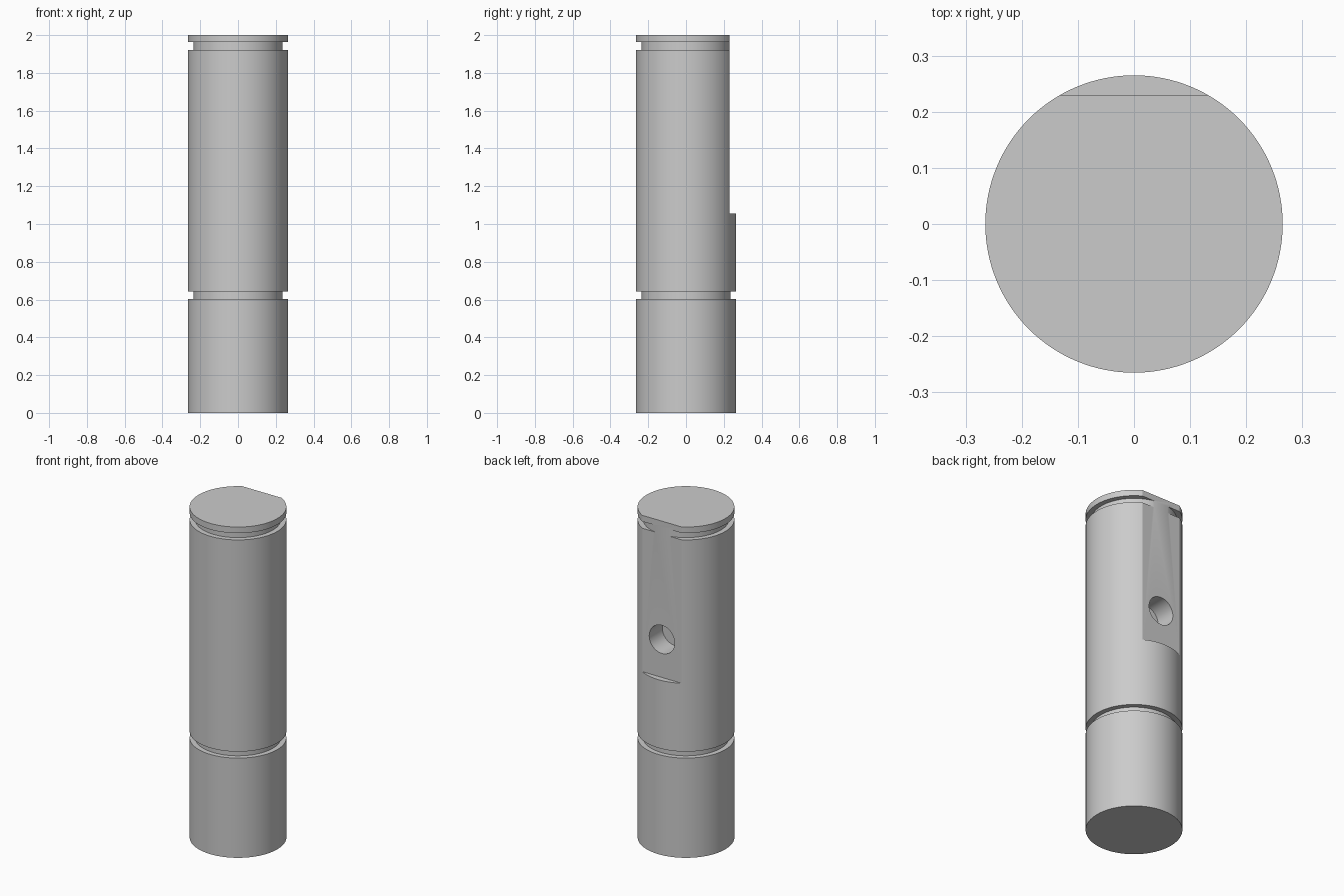
import bpy
import bmesh
from math import pi, radians
from mathutils import Matrix

RADIUS, GROOVE_RADIUS, HEIGHT = 0.265, 0.235, 2.0
GROOVES = [(0.603, 0.642), (1.922, 1.963)]
FLAT_Y, FLAT_BOTTOM = 0.23, 1.055
HOLE_Z, HOLE_RADIUS, HOLE_DEPTH = 1.285, 0.085, 0.125

cube = bpy.data.objects.get("Cube")
if cube:
    bpy.data.objects.remove(cube, do_unlink=True)

steel = bpy.data.materials.new("plain_grey_steel")
steel.use_nodes = True
grey = (0.6, 0.6, 0.6, 1)
steel.diffuse_color = grey
steel.node_tree.nodes["Principled BSDF"].inputs["Base Color"].default_value = grey


def make_object(name, bm):
    bmesh.ops.recalc_face_normals(bm, faces=bm.faces)
    mesh = bpy.data.meshes.new(name)
    bm.to_mesh(mesh)
    bm.free()
    mesh.materials.append(steel)
    obj = bpy.data.objects.new(name, mesh)
    bpy.context.collection.objects.link(obj)
    return obj


def lathe(name, profile, sides):
    """Stack rings of (radius, z) and cap both ends."""
    bm = bmesh.new()
    rings = [bmesh.ops.create_circle(bm, segments=sides, radius=r,
                                     matrix=Matrix.Translation((0, 0, z)))["verts"]
             for r, z in profile]
    for low, high in zip(rings, rings[1:]):
        for i in range(sides):
            j = (i + 1) % sides
            bm.faces.new((low[i], low[j], high[j], high[i]))
    bm.faces.new(rings[0])
    bm.faces.new(rings[-1])
    return make_object(name, bm)


def cut(target, cutter):
    cutter.hide_render = True
    mod = target.modifiers.new(cutter.name, "BOOLEAN")
    mod.operation = "DIFFERENCE"
    mod.solver = "EXACT"
    mod.object = cutter
    bpy.context.view_layer.objects.active = target
    bpy.ops.object.modifier_apply(modifier=mod.name)
    bpy.data.objects.remove(cutter, do_unlink=True)


# Round pin with two square grooves
profile = [(RADIUS, 0)]
for low, high in GROOVES:
    profile += [(RADIUS, low), (GROOVE_RADIUS, low),
                (GROOVE_RADIUS, high), (RADIUS, high)]
profile.append((RADIUS, HEIGHT))
pin = lathe("grooved_pin", profile, 128)

# Flat milled along the upper back
bm = bmesh.new()
bmesh.ops.create_cube(bm, size=1, matrix=Matrix.Translation(
    (0, FLAT_Y + 0.5, FLAT_BOTTOM + 1)) @ Matrix.Diagonal((1, 1, 2, 1)))
cut(pin, make_object("flat_cutter", bm))

# Blind hole drilled into the flat
hole = lathe("hole_cutter", [(HOLE_RADIUS, -HOLE_DEPTH), (HOLE_RADIUS, 0.1)], 64)
hole.data.transform(Matrix.Translation((0, FLAT_Y, HOLE_Z))
                    @ Matrix.Rotation(-pi / 2, 4, "X"))
cut(pin, hole)

# Smooth round walls, crisp edges
bpy.ops.object.select_all(action="DESELECT")
pin.select_set(True)
bpy.context.view_layer.objects.active = pin
bpy.ops.object.shade_smooth_by_angle(angle=radians(25))
